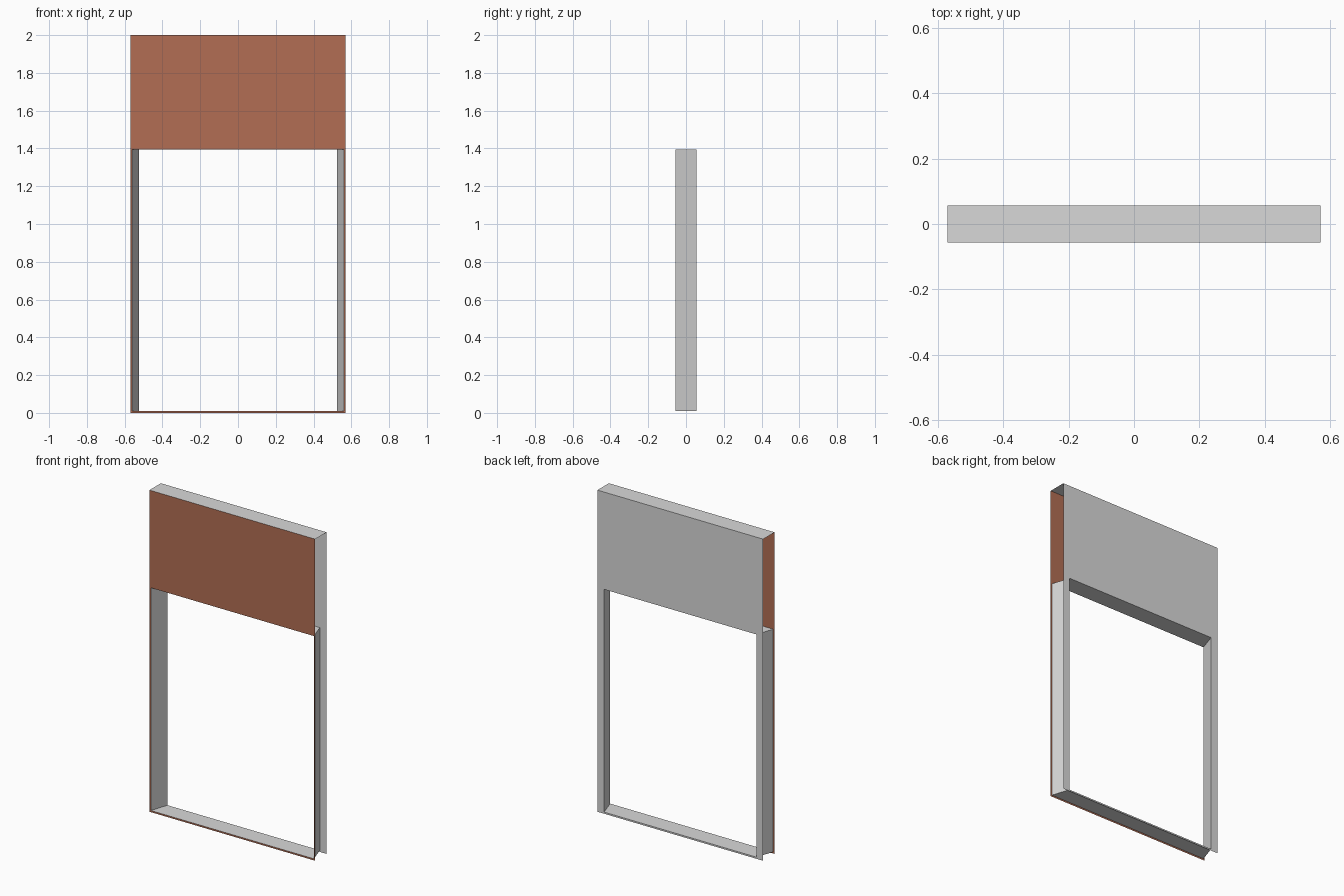
import bpy
import bmesh

if "Cube" in bpy.data.objects:
    bpy.data.objects.remove(bpy.data.objects["Cube"])

HALF_W, HALF_D, TOP = 0.57, 0.056, 2.0
OPEN_FRONT, OPEN_BACK = 0.561, 0.524      # half widths of the opening
SILL, HEAD = 0.01, 1.395


def material(name, rgb):
    m = bpy.data.materials.new(name)
    m.diffuse_color = (*rgb, 1.0)
    m.use_nodes = True
    m.node_tree.nodes["Principled BSDF"].inputs["Base Color"].default_value = m.diffuse_color
    return m


BRICK = material("brick red", (0.445, 0.155, 0.088))
GREY = material("light grey", (0.69, 0.69, 0.69))


def sheet(name, quads, mat):
    """Thin open sheet made of quads."""
    bm = bmesh.new()
    for q in quads:
        bm.faces.new([bm.verts.new(p) for p in q])
    bmesh.ops.remove_doubles(bm, verts=bm.verts, dist=1e-5)
    me = bpy.data.meshes.new(name)
    bm.to_mesh(me)
    bm.free()
    me.materials.append(mat)
    ob = bpy.data.objects.new(name, me)
    bpy.context.collection.objects.link(ob)
    return ob


def wall(name, y, half_open, mat):
    """Upright wall skin around the opening, facing away from the middle."""
    rects = [(-HALF_W, HALF_W, HEAD, TOP),
             (-HALF_W, -half_open, SILL, HEAD),
             (half_open, HALF_W, SILL, HEAD),
             (-HALF_W, HALF_W, 0, SILL)]
    quads = []
    for x0, x1, z0, z1 in rects:
        q = [(x0, y, z0), (x1, y, z0), (x1, y, z1), (x0, y, z1)]
        quads.append(q if y < 0 else q[::-1])
    return sheet(name, quads, mat)


# Front and back skins
wall("front_wall", -HALF_D, OPEN_FRONT, BRICK)
wall("back_wall", HALF_D, OPEN_BACK, GREY)

# Top cap (the two ends stay open)
sheet("top_cap", [[(-HALF_W, -HALF_D, TOP), (HALF_W, -HALF_D, TOP),
                   (HALF_W, HALF_D, TOP), (-HALF_W, HALF_D, TOP)]], GREY)

# Splayed side reveals, facing into the opening
for side, label in ((-1, "left"), (1, "right")):
    f, b = side * OPEN_FRONT, side * OPEN_BACK
    q = [(f, -HALF_D, SILL), (f, -HALF_D, HEAD),
         (b, HALF_D, HEAD), (b, HALF_D, SILL)]
    sheet(label + "_reveal", [q if side > 0 else q[::-1]], GREY)

# Sill and head of the opening
for label, z in (("sill", SILL), ("head_reveal", HEAD)):
    q = [(-OPEN_FRONT, -HALF_D, z), (OPEN_FRONT, -HALF_D, z),
         (OPEN_BACK, HALF_D, z), (-OPEN_BACK, HALF_D, z)]
    sheet(label, [q if z < 1 else q[::-1]], GREY)
